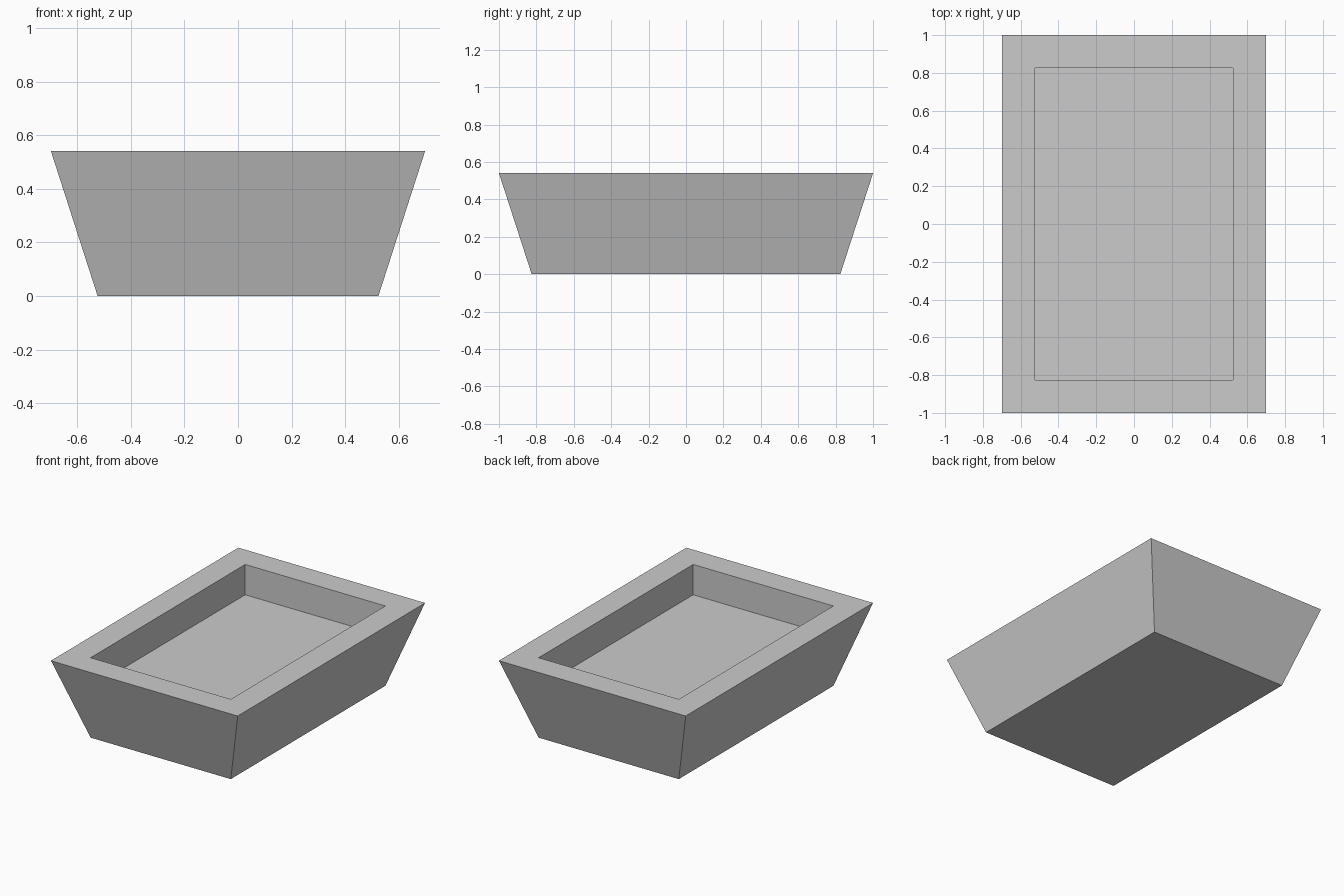
import bpy
import bmesh

# Remove the default object
cube = bpy.data.objects.get("Cube")
if cube:
    bpy.data.objects.remove(cube, do_unlink=True)

HEIGHT = 0.54
DEPTH = 0.205
RIM = (0.698, 1.0)       # half sizes of the outer top edge
BASE = (0.524, 0.825)    # half sizes of the foot and the recess

# Single grey material
grey = bpy.data.materials.new("plain grey")
grey.use_nodes = True
colour = (0.6, 0.6, 0.6, 1.0)
grey.diffuse_color = colour
grey.node_tree.nodes["Principled BSDF"].inputs["Base Color"].default_value = colour


def ring(bm, half, z):
    """Rectangular loop of four vertices, counter-clockwise from above."""
    return [bm.verts.new((sx * half[0], sy * half[1], z))
            for sx, sy in ((-1, -1), (1, -1), (1, 1), (-1, 1))]


# Tapered tray: foot, flared walls, flat rim, straight-sided recess
bm = bmesh.new()
rings = [ring(bm, BASE, 0), ring(bm, RIM, HEIGHT),
         ring(bm, BASE, HEIGHT), ring(bm, BASE, HEIGHT - DEPTH)]
for low, high in zip(rings, rings[1:]):
    for i in range(4):
        j = (i + 1) % 4
        bm.faces.new((low[i], low[j], high[j], high[i]))
bm.faces.new(rings[0][::-1])   # underside
bm.faces.new(rings[-1])        # recess floor
bmesh.ops.recalc_face_normals(bm, faces=bm.faces)

mesh = bpy.data.meshes.new("tapered_tray")
bm.to_mesh(mesh)
bm.free()
mesh.materials.append(grey)
tray = bpy.data.objects.new("tapered_tray", mesh)
bpy.context.collection.objects.link(tray)
